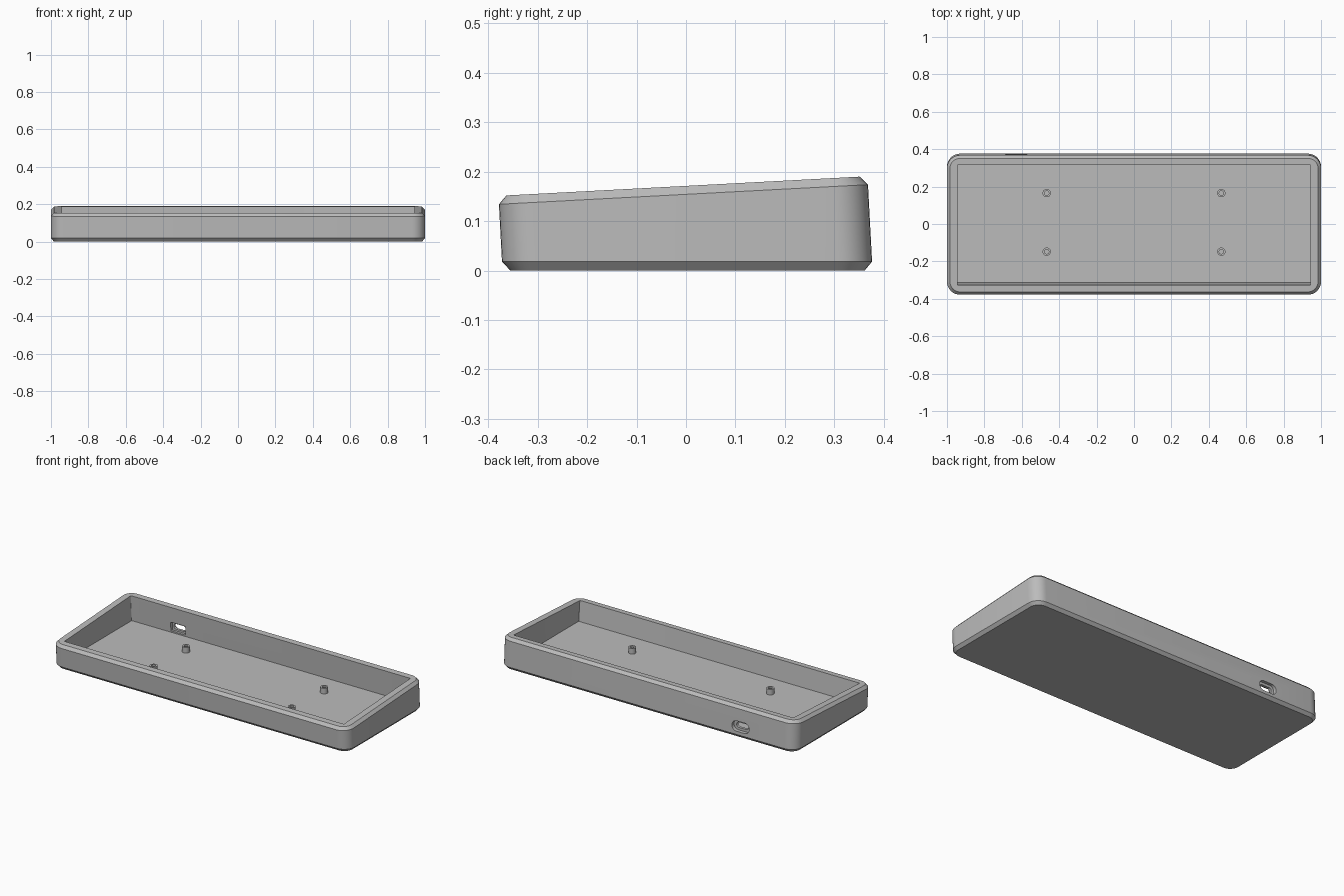
import bpy, bmesh, math

if "Cube" in bpy.data.objects:
    bpy.data.objects.remove(bpy.data.objects["Cube"], do_unlink=True)

SLOPE = 0.053      # tilt of the rim, low at the front
TOP = 0.171        # rim height at the middle
FLOOR = 0.032

grey = bpy.data.materials.new("case_grey")
grey.use_nodes = True
color = (0.5, 0.5, 0.5, 1)
grey.diffuse_color = color
grey.node_tree.nodes["Principled BSDF"].inputs["Base Color"].default_value = color


def rounded(hx, hy, r, seg=8):
    """Outline of a rounded rectangle, counter-clockwise."""
    pts = []
    for q, (sx, sy) in enumerate([(1, 1), (-1, 1), (-1, -1), (1, -1)]):
        for i in range(seg + 1):
            a = (q + i / seg) * math.pi / 2
            pts.append((sx * (hx - r) + r * math.cos(a),
                        sy * (hy - r) + r * math.sin(a)))
    return pts


def loft(name, rings):
    """Skin a stack of matching rings and cap both ends."""
    bm = bmesh.new()
    loops = [[bm.verts.new(p) for p in ring] for ring in rings]
    n = len(loops[0])
    for a, b in zip(loops, loops[1:]):
        for i in range(n):
            j = (i + 1) % n
            bm.faces.new((a[i], a[j], b[j], b[i]))
    bm.faces.new(loops[0][::-1])
    bm.faces.new(loops[-1])
    bmesh.ops.recalc_face_normals(bm, faces=bm.faces)
    mesh = bpy.data.meshes.new(name)
    bm.to_mesh(mesh)
    bm.free()
    mesh.materials.append(grey)
    obj = bpy.data.objects.new(name, mesh)
    bpy.context.collection.objects.link(obj)
    return obj


def activate(obj):
    bpy.ops.object.select_all(action='DESELECT')
    obj.select_set(True)
    bpy.context.view_layer.objects.active = obj


def smooth(obj):
    activate(obj)
    bpy.ops.object.shade_smooth_by_angle(angle=math.radians(30))


def level(outline, z):
    """Horizontal ring; the walls lean back towards the front as they rise."""
    return [(x, y + 0.003 - SLOPE * z, z) for x, y in outline]


def tilted(outline, drop=0):
    """Ring lying parallel to the sloping rim."""
    ring = []
    for x, y in outline:
        z = TOP - drop + SLOPE * (y - 0.006)
        ring.append((x, y + 0.003 - SLOPE * z, z))
    return ring


# Tray: chamfered base, leaning walls, chamfered sloping rim and cavity
HX, HY, R, C = 1.0, 0.374, 0.07, 0.016
outer = rounded(HX, HY, R)
chamfer = rounded(HX - C, HY - C, R - C)
inner = rounded(0.945, 0.322, 0.005)
floor = [(x, max(y, -0.314)) for x, y in rounded(0.945, 0.322, 0.005)]
case = loft("case_tray", [
    level(chamfer, 0),
    level(outer, 0.018),
    tilted(outer, 0.017),
    tilted(chamfer),
    tilted(inner),
    level(floor, FLOOR),
])


# Cable port through the back wall: outer recess, slot and inner pocket
def port_cutter(name, hx, hz, r, y0, y1):
    outline = rounded(hx, hz, r)
    return loft(name, [[(x - 0.63, y, z + 0.068) for x, z in outline]
                       for y in (y0, y1)])


cutters = [
    port_cutter("port_recess_cutter", 0.058, 0.031, 0.030, 0.353, 0.45),
    port_cutter("port_slot_cutter", 0.040, 0.016, 0.015, 0.25, 0.45),
    port_cutter("port_pocket_cutter", 0.050, 0.027, 0.004, 0.25, 0.337),
]
for cutter in cutters:
    cutter.hide_render = True
    mod = case.modifiers.new(cutter.name, 'BOOLEAN')
    mod.operation = 'DIFFERENCE'
    mod.solver = 'EXACT'
    mod.object = cutter
    activate(case)
    bpy.ops.object.modifier_apply(modifier=mod.name)
    bpy.data.objects.remove(cutter, do_unlink=True)
smooth(case)


# Four hollow screw posts standing on the floor
def circle(cx, cy, r, z, n=24):
    return [(cx + r * math.cos(i * math.tau / n),
             cy + r * math.sin(i * math.tau / n), z) for i in range(n)]


POST_TOP = FLOOR + 0.034
for side, x in (("left", 0.467), ("right", -0.467)):
    for end, y in (("front", -0.148), ("back", 0.165)):
        post = loft(f"screw_post_{end}_{side}", [
            circle(x, y, 0.022, FLOOR - 0.005),
            circle(x, y, 0.022, POST_TOP),
            circle(x, y, 0.012, POST_TOP),
            circle(x, y, 0.012, FLOOR + 0.002),
        ])
        smooth(post)
